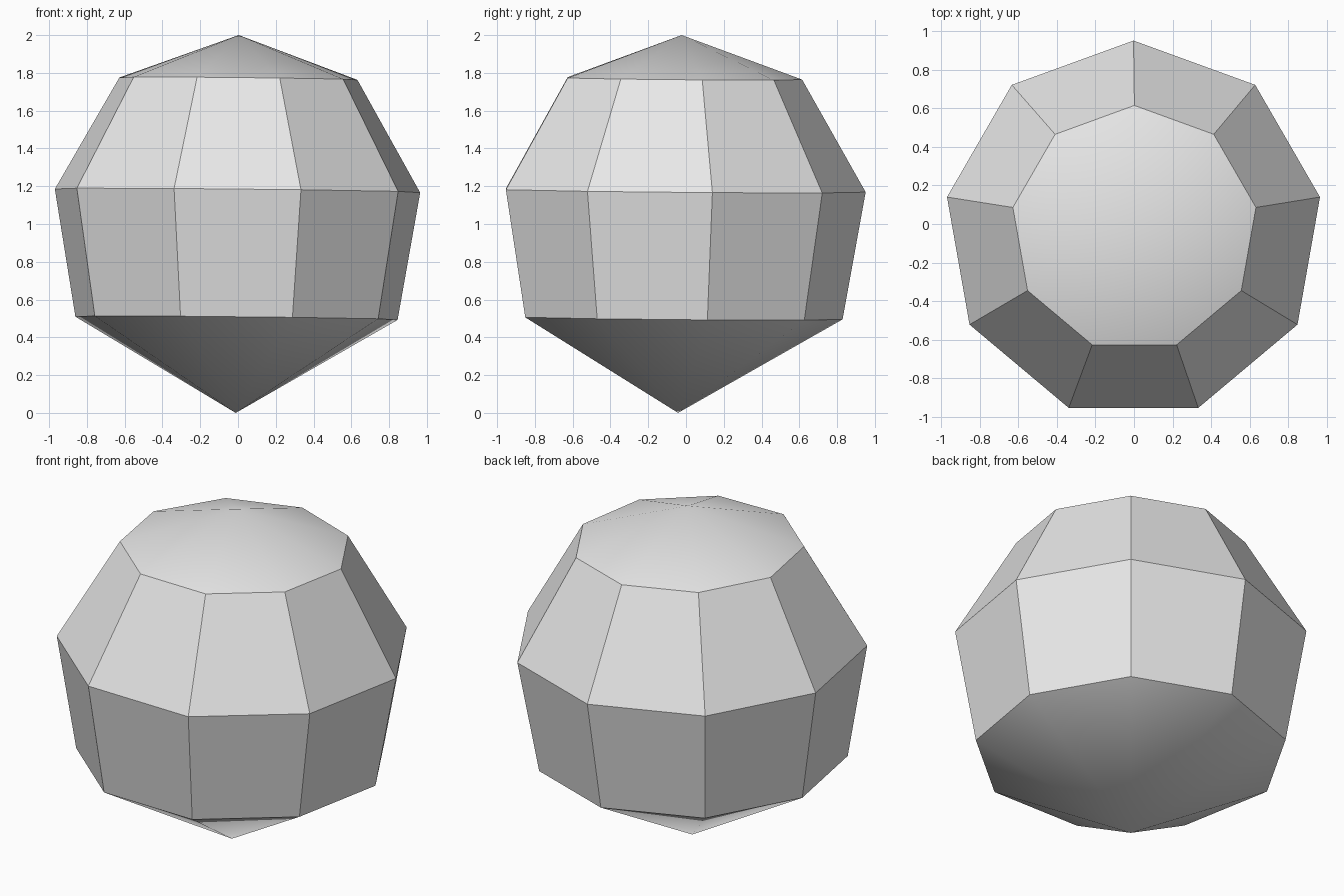
import bpy, bmesh, math
from mathutils import Vector

if "Cube" in bpy.data.objects:
    bpy.data.objects.remove(bpy.data.objects["Cube"])

SIDES = 9
# rings of the nine-sided body: (height, radius)
RINGS = [(0.502, 0.866), (1.177, 0.982), (1.770, 0.640)]
BOTTOM = Vector((-0.012, -0.042, 0.0))
TOP = Vector((0.004, -0.023, 2.0))
# slight lean of each ring
SLOPE_X, SLOPE_Y = -0.0100, -0.0085

bm = bmesh.new()


def ring(z, r):
    c = BOTTOM.lerp(TOP, z / 2.0)
    verts = []
    for i in range(SIDES):
        a = math.pi / 2 + math.tau * i / SIDES
        dx, dy = r * math.cos(a), r * math.sin(a)
        verts.append(bm.verts.new((c.x + dx, c.y + dy, z + SLOPE_X * dx + SLOPE_Y * dy)))
    return verts


loops = [ring(z, r) for z, r in RINGS]
low = bm.verts.new(BOTTOM)
high = bm.verts.new(TOP)

for i in range(SIDES):
    j = (i + 1) % SIDES
    # pointed bottom and shallow cap
    bm.faces.new((low, loops[0][j], loops[0][i]))
    bm.faces.new((high, loops[-1][i], loops[-1][j]))
    # side panels
    for a, b in zip(loops, loops[1:]):
        bm.faces.new((a[i], a[j], b[j], b[i]))
bmesh.ops.recalc_face_normals(bm, faces=bm.faces)

mesh = bpy.data.meshes.new("faceted_body")
bm.to_mesh(mesh)
bm.free()
body = bpy.data.objects.new("faceted_body", mesh)
bpy.context.collection.objects.link(body)

grey = bpy.data.materials.new("light_grey")
grey.diffuse_color = (0.8, 0.8, 0.8, 1.0)
grey.use_nodes = True
grey.node_tree.nodes["Principled BSDF"].inputs["Base Color"].default_value = grey.diffuse_color
mesh.materials.append(grey)

# smooth cones, sharp panel edges
bpy.context.view_layer.objects.active = body
body.select_set(True)
bpy.ops.object.shade_smooth_by_angle(angle=math.radians(30))
